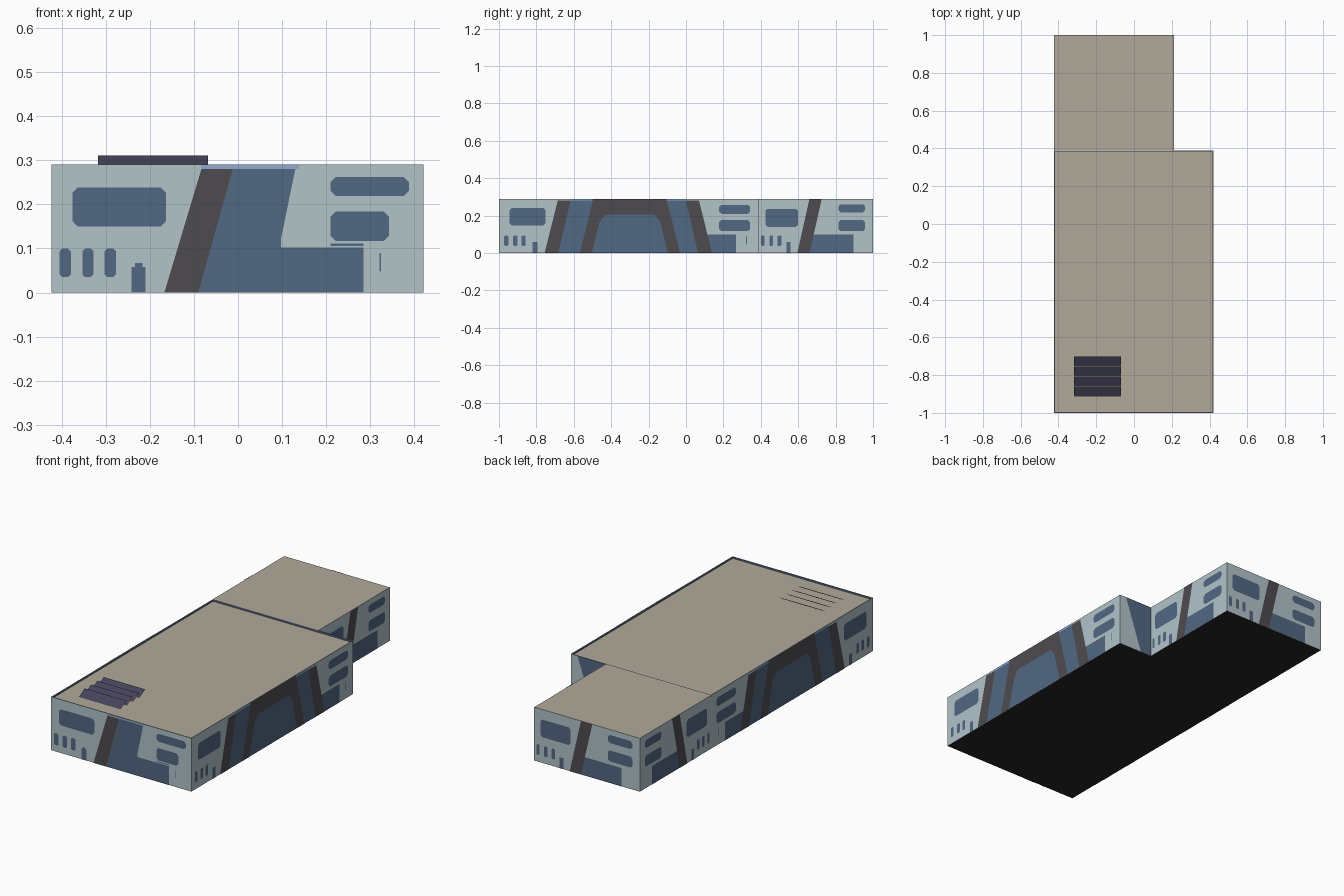
import bpy, bmesh
from mathutils import Vector

if "Cube" in bpy.data.objects:
    bpy.data.objects.remove(bpy.data.objects["Cube"])


def mat(name, hexcol):
    m = bpy.data.materials.new(name)
    lin = []
    for i in (0, 2, 4):
        c = int(hexcol[i:i + 2], 16) / 255
        lin.append(c / 12.92 if c <= 0.04045 else ((c + 0.055) / 1.055) ** 2.4)
    m.diffuse_color = (*lin, 1)
    m.use_nodes = True
    m.node_tree.nodes["Principled BSDF"].inputs["Base Color"].default_value = m.diffuse_color
    return m


WALL = mat("pale_blue_wall", "B2C4C9")
GLASS = mat("slate_blue_glass", "526884")
STRIPE = mat("charcoal_stripe", "4E4B4F")
ROOF = mat("tan_roof", "B1A99B")
TRIM = mat("light_blue_trim", "8FAACF")
PANEL = mat("purple_grey_panel", "454359")
BLACK = mat("black_underside", "252527")

X0, X1, XE = -0.4225, 0.42, 0.212     # left, right, annex right
Y0, YM, Y1 = -1.0, 0.388, 1.0         # front, main back, annex back
ZR, ZT = 0.281, 0.29                  # main roof, wall top


def finish(name, bm, mats):
    me = bpy.data.meshes.new(name)
    bm.to_mesh(me)
    bm.free()
    for m in mats:
        me.materials.append(m)
    ob = bpy.data.objects.new(name, me)
    bpy.context.collection.objects.link(ob)
    return ob


def box(name, lo, hi, mats, rule):
    """Box whose face materials follow a rule on the face normal."""
    bm = bmesh.new()
    bmesh.ops.create_cube(bm, size=1)
    for v in bm.verts:
        v.co = Vector([(a + b) / 2 + c * (b - a) for a, b, c in zip(lo, hi, v.co)])
    bm.normal_update()
    for f in bm.faces:
        f.material_index = rule(f.normal)
    return finish(name, bm, mats)


# Building volumes: tan on top, black below, pale walls
def by_height(n):
    return 1 if n.z > 0.5 else 2 if n.z < -0.5 else 0


box("main_block", (X0, Y0, 0), (X1, YM, ZR), [WALL, ROOF, BLACK], by_height)
box("annex_block", (X0, YM, 0), (XE, Y1, ZT), [WALL, ROOF, BLACK], by_height)

# Low parapet around the main roof, bluish on the inside
T = 0.004
for name, lo, hi, out in (
        ("front", (X0, Y0), (X1, Y0 + T), (0, -1, 0)),
        ("back", (X0, YM - T), (X1, YM, ), (0, 1, 0)),
        ("left", (X0, Y0 + T), (X0 + T, YM - T), (-1, 0, 0)),
        ("right", (X1 - T, Y0 + T), (X1, YM - T), (1, 0, 0))):
    box(name + "_parapet", (*lo, ZR), (*hi, ZT), [WALL, GLASS],
        lambda n, o=Vector(out): 0 if n.dot(o) > 0.5 or n.z > 0.5 else 1)


# Painted facade shapes, given as (u, z) outlines
def rect(a, b, z0, z1, c=0.0):
    if not c:
        return [(a, z0), (b, z0), (b, z1), (a, z1)]
    return [(a + c, z0), (b - c, z0), (b, z0 + c), (b, z1 - c),
            (b - c, z1), (a + c, z1), (a, z1 - c), (a, z0 + c)]


def slant(b0, b1, t0, t1, top=ZT, low=0.0):
    return [(b0, low), (b1, low), (t1, top), (t0, top)]


def windows(rows):
    return [(GLASS, 1, rect(a, b, z0, z1, min(0.012, (b - a) / 4))) for a, b, z0, z1 in rows]


def facade(name, shapes, place, normal):
    """Lay flat plates just proud of a wall."""
    mats = [GLASS, STRIPE, TRIM]
    bm = bmesh.new()
    n = Vector(normal)
    for m, layer, pts in shapes:
        f = bm.faces.new([bm.verts.new(Vector(place(u, z)) + n * 0.001 * layer) for u, z in pts])
        f.normal_update()
        if f.normal.dot(n) < 0:
            f.normal_flip()
        f.material_index = mats.index(m)
    return finish(name, bm, mats)


front = windows([(-0.375, -0.163, 0.15, 0.238), (-0.405, -0.379, 0.035, 0.1),
                 (-0.353, -0.328, 0.035, 0.1), (-0.303, -0.276, 0.035, 0.1),
                 (0.21, 0.388, 0.219, 0.262), (0.21, 0.342, 0.117, 0.184),
                 (0.321, 0.324, 0.048, 0.09)])
front += [(GLASS, 1, rect(-0.241, -0.21, 0, 0.058)),
          (GLASS, 1, rect(-0.234, -0.217, 0.058, 0.067)),
          (STRIPE, 2, slant(-0.167, -0.09, -0.083, -0.012, 0.28)),
          (GLASS, 1, [(-0.09, 0), (0.285, 0), (0.285, 0.102), (0.097, 0.102),
                      (0.097, 0.12), (0.13, 0.28), (-0.012, 0.28)]),
          (GLASS, 1, rect(0.21, 0.285, 0.106, 0.111)),
          (TRIM, 1, rect(-0.083, 0.138, 0.28, ZT))]

side = windows([(-0.944, -0.75, 0.148, 0.24), (-0.972, -0.95, 0.038, 0.095),
                (-0.924, -0.9, 0.038, 0.095), (-0.88, -0.857, 0.038, 0.095),
                (0.177, 0.343, 0.21, 0.258), (0.177, 0.343, 0.117, 0.177),
                (0.32, 0.325, 0.045, 0.09)])
side += [(GLASS, 1, rect(-0.82, -0.795, 0, 0.06)),
         (GLASS, 1, slant(-0.7, 0.08, -0.63, 0.02, 0.28)),
         (GLASS, 1, rect(0.1, 0.268, 0, 0.1)),
         (STRIPE, 2, slant(-0.756, -0.683, -0.686, -0.617, 0.28)),
         (STRIPE, 2, slant(0.064, 0.139, 0.0, 0.07, 0.28)),
         # dark arch with slanted legs
         (STRIPE, 2, slant(-0.568, -0.504, -0.515, -0.451, 0.21)),
         (STRIPE, 2, slant(-0.097, -0.032, -0.148, -0.084, 0.21)),
         (STRIPE, 2, slant(-0.515, -0.084, -0.498, -0.105, ZT, 0.205)),
         (STRIPE, 2, [(-0.464, 0.165), (-0.43, 0.206), (-0.47, 0.206)]),
         (STRIPE, 2, [(-0.136, 0.165), (-0.13, 0.206), (-0.168, 0.206)]),
         (TRIM, 1, rect(-0.617, -0.498, 0.28, ZT)),
         (TRIM, 1, rect(-0.105, 0.0, 0.28, ZT))]

annex = windows([(0.424, 0.6, 0.14, 0.236), (0.402, 0.42, 0.038, 0.095),
                 (0.446, 0.466, 0.038, 0.095), (0.488, 0.51, 0.038, 0.095),
                 (0.815, 0.958, 0.217, 0.261), (0.815, 0.958, 0.117, 0.177)])
annex += [(GLASS, 1, rect(0.536, 0.558, 0, 0.06)),
          (GLASS, 1, [(0.65, 0), (0.895, 0), (0.895, 0.1), (0.68, 0.1)]),
          (STRIPE, 2, slant(0.595, 0.66, 0.66, 0.726))]

facade("front_facade", front, lambda u, z: (u, Y0, z), (0, -1, 0))
for label, x, s in (("right", X1, 1), ("left", X0, -1)):
    facade(label + "_main_facade", side, lambda u, z: (x, u, z), (s, 0, 0))
    xa = XE if s > 0 else X0
    facade(label + "_annex_facade", annex, lambda u, z: (xa, u, z), (s, 0, 0))
k = (XE - X0) / (Y1 - YM)
facade("back_facade", annex, lambda u, z: (XE - (u - YM) * k, Y1, z), (0, 1, 0))
facade("step_facade", [(GLASS, 1, slant(XE, 0.28, XE, 0.38))],
       lambda u, z: (u, YM, z), (0, 1, 0))

# Tilted roof panels: purple face, lattice rear with see-through look
PX0, PX1 = -0.317, -0.068
for i in range(4):
    ya = -0.912 + i * 0.0537
    yb, za, zb = ya + 0.05, 0.284, 0.311

    def on_panel(u, t, off, ya=ya, yb=yb, za=za, zb=zb):
        return Vector((u, ya + (yb - ya) * t + off * 0.5, za + (zb - za) * t - off))

    bm = bmesh.new()
    f = bm.faces.new([bm.verts.new(on_panel(u, t, 0)) for u, t in
                      ((PX0, 0), (PX1, 0), (PX1, 1), (PX0, 1))])
    f = bm.faces.new([bm.verts.new(on_panel(u, t, 0.001)) for u, t in
                      ((PX0, 0), (PX0, 1), (PX1, 1), (PX1, 0))])
    f.material_index = 1
    w = (PX1 - PX0) / 8
    for j in range(8):
        a, b = PX0 + (j + 0.15) * w, PX0 + (j + 0.85) * w
        f = bm.faces.new([bm.verts.new(on_panel(u, t, 0.002)) for u, t in
                          ((a, 0.1), (a, 0.75), (b, 0.75), (b, 0.1))])
        f.material_index = 2
    finish("roof_panel_%d" % (i + 1), bm, [PANEL, BLACK, ROOF])
